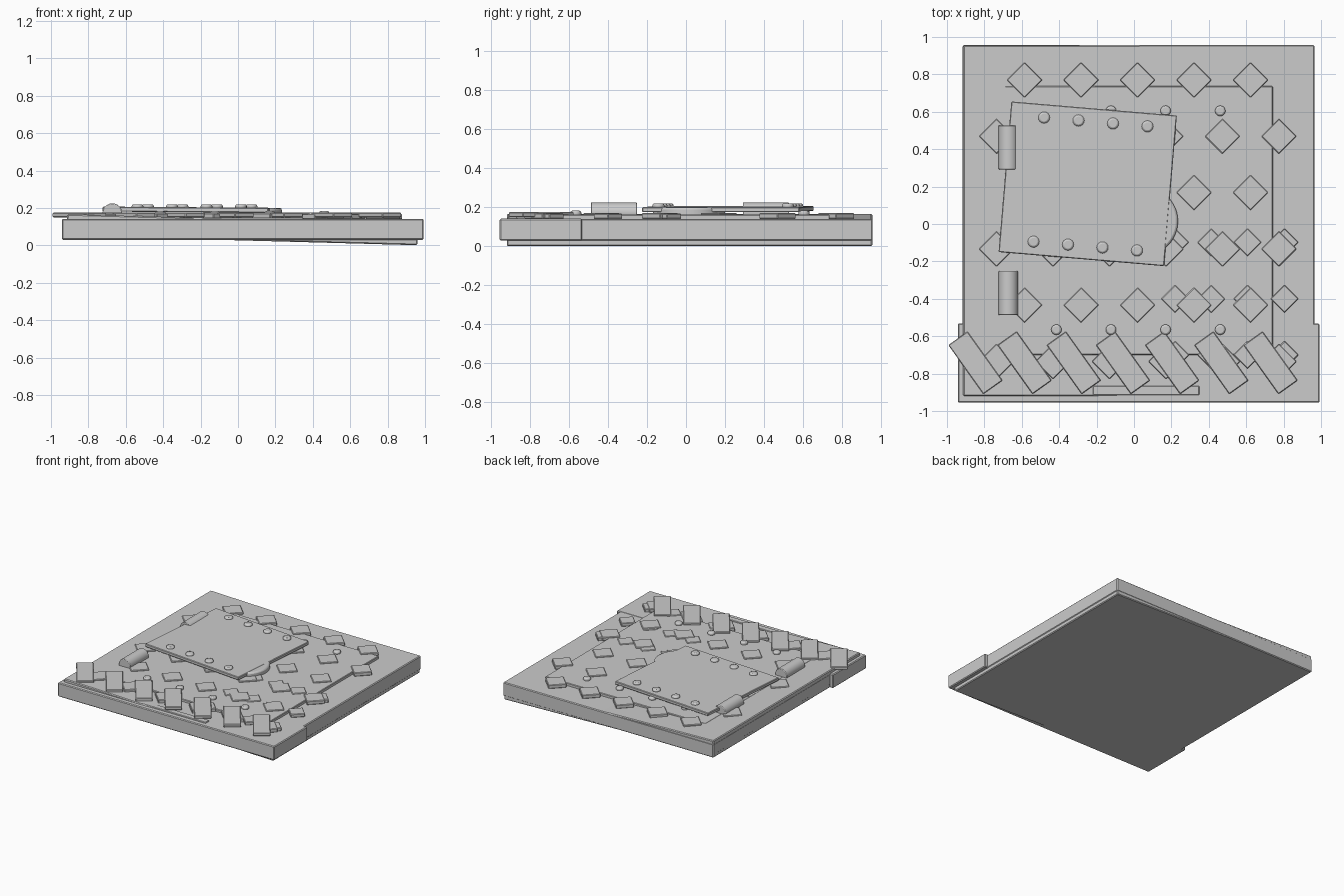
import bpy
import math
from mathutils import Matrix

if "Cube" in bpy.data.objects:
    bpy.data.objects.remove(bpy.data.objects["Cube"])

grey = bpy.data.materials.new("plain grey")
grey.diffuse_color = (0.6, 0.6, 0.6, 1)
grey.use_nodes = True
grey.node_tree.nodes["Principled BSDF"].inputs["Base Color"].default_value = grey.diffuse_color


def finish(ob, name, bevel=0.0, segments=1):
    ob.name = name
    ob.data.materials.append(grey)
    if bevel:
        mod = ob.modifiers.new("edge", 'BEVEL')
        mod.width = bevel
        mod.segments = segments
        mod.limit_method = 'ANGLE'
    return ob


def box(name, center, size, rot=(0, 0, 0), bevel=0.004):
    bpy.ops.mesh.primitive_cube_add(size=1, location=center)
    ob = bpy.context.object
    ob.data.transform(Matrix.Diagonal((*size, 1)))
    ob.rotation_euler = [math.radians(a) for a in rot]
    return finish(ob, name, bevel)


def cylinder(name, center, radius, depth, rot=(0, 0, 0), sides=32, bevel=0.004):
    bpy.ops.mesh.primitive_cylinder_add(vertices=sides, radius=radius, depth=depth, location=center,
                                        rotation=[math.radians(a) for a in rot])
    ob = finish(bpy.context.object, name, bevel, 2)
    bpy.ops.object.shade_smooth_by_angle(angle=math.radians(35))
    return ob


def span(name, x, y, z, bevel=0.004):
    return box(name, [(a + b) / 2 for a, b in (x, y, z)], [b - a for a, b in (x, y, z)], bevel=bevel)


# base: level slab, slightly tipped slab sharing its space, wider front step
span("level_slab", (-0.915, 0.965), (-0.92, 0.957), (0.03, 0.14), 0.006)
box("tipped_slab", (0.023, 0.018, 0.084), (1.876, 1.874, 0.115), (0, 1.55, 0), 0.006)
span("front_step", (-0.942, 0.992), (-0.955, -0.532), (0.03, 0.142), 0.006)
span("front_bar", (-0.22, 0.35), (-0.915, -0.865), (0.13, 0.15))

# inset tread panel
span("tread_panel", (-0.69, 0.742), (-0.70, 0.737), (0.13, 0.162))

# large diamond treads in staggered rows
for row in range(6):
    y = 0.77 - 0.301 * row
    start, count = ((-0.585, 5), (-0.735, 6))[row % 2]
    for i in range(count):
        box("large_diamond", (start + 0.302 * i, y, 0.156), (0.134, 0.134, 0.03), (0, 0, 45))

# small diamond treads in the front right area
for y in (-0.098, -0.40, -0.70):
    for x in (0.22, 0.413, 0.607, 0.805):
        box("small_diamond", (x, y, 0.154), (0.106, 0.106, 0.028), (0, 0, 45))

# slanted strips along the front edge
for i in range(7):
    box("slanted_strip", (-0.848 + 0.263 * i, -0.742, 0.1625), (0.322, 0.126, 0.025), (0, 0, -54.5))

# panel rivets
for y in (-0.565, 0.605):
    for i in range(4):
        cylinder("panel_rivet", (-0.415 + 0.292 * i, y, 0.168), 0.028, 0.03, sides=16, bevel=0.01)

# hatch lid, turned a little about the vertical
turn = -4.85
box("hatch_lid", (-0.2475, 0.215, 0.191), (0.888, 0.808, 0.026), (0, 0.4, turn))
place = Matrix.Translation((-0.2475, 0.215, 0)) @ Matrix.Rotation(math.radians(turn), 4, 'Z')
for y in (-0.333, 0.333):
    for i in range(4):
        p = place @ Matrix.Translation((-0.2625 + 0.185 * i, y, 0.207))
        cylinder("lid_rivet", p.translation, 0.031, 0.026, sides=16, bevel=0.01)

# latch disc under the lid edge, hinge barrels on its left
cylinder("latch_disc", (0.05, 0.015, 0.175), 0.185, 0.05, sides=48, bevel=0.012)
for y in (0.41, -0.37):
    cylinder("hinge_barrel", (-0.672, y, 0.173), 0.052, 0.235, (90, 0, 0))
